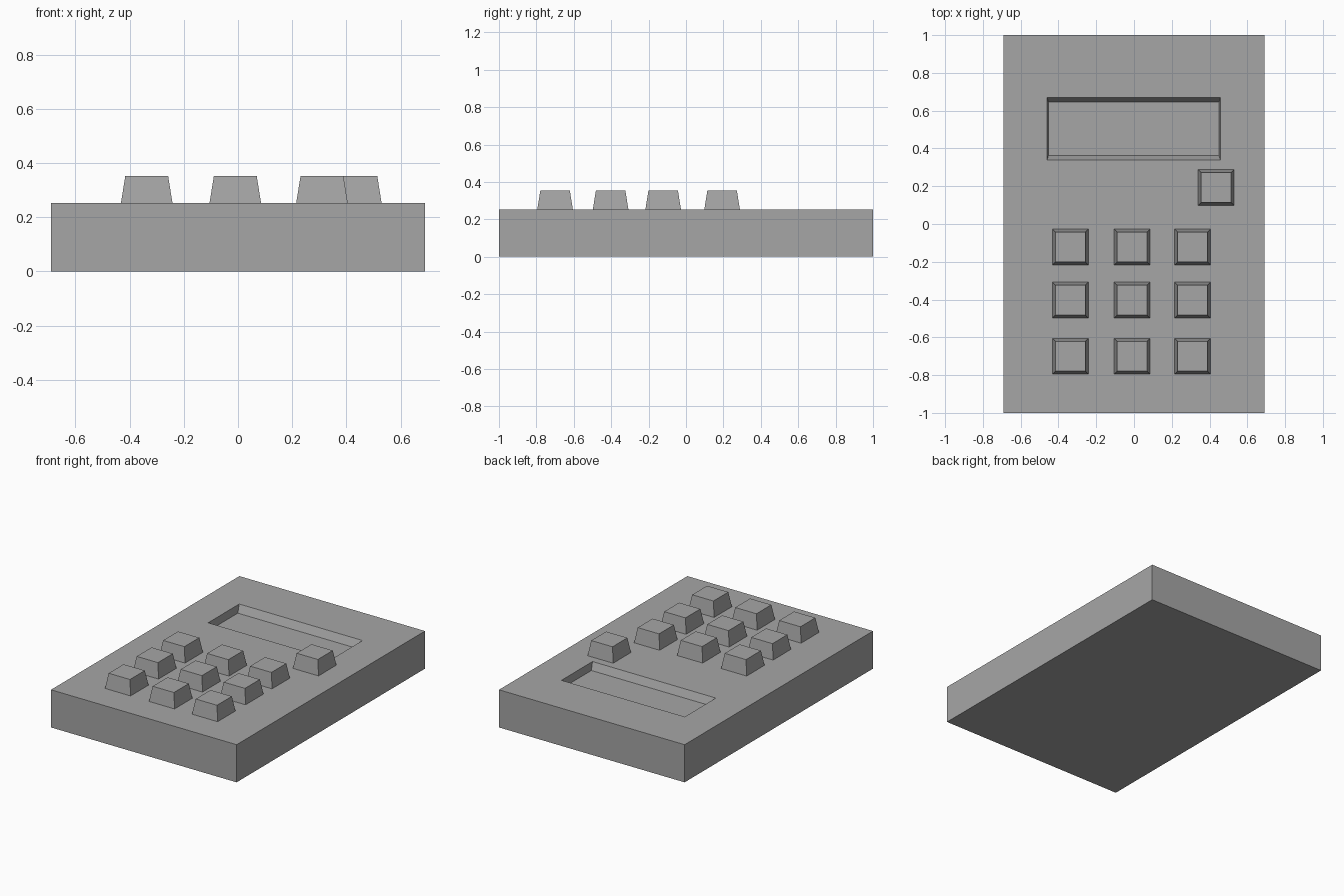
import bpy
import bmesh

if "Cube" in bpy.data.objects:
    bpy.data.objects.remove(bpy.data.objects["Cube"], do_unlink=True)

# Single plain grey
GREY = (0.38, 0.38, 0.38, 1.0)
grey = bpy.data.materials.new("plain_grey")
grey.use_nodes = True
grey.diffuse_color = GREY
grey.node_tree.nodes["Principled BSDF"].inputs["Base Color"].default_value = GREY


def stacked_rectangles(name, rings):
    """Skin rectangles (x0, x1, y0, y1, z) in order and cap both ends."""
    bm = bmesh.new()
    loops = []
    for x0, x1, y0, y1, z in rings:
        corners = ((x0, y0), (x1, y0), (x1, y1), (x0, y1))
        loops.append([bm.verts.new((x, y, z)) for x, y in corners])
    for low, high in zip(loops, loops[1:]):
        for i in range(4):
            j = (i + 1) % 4
            bm.faces.new((low[i], low[j], high[j], high[i]))
    bm.faces.new(loops[0][::-1])
    bm.faces.new(loops[-1])
    bmesh.ops.recalc_face_normals(bm, faces=bm.faces)
    mesh = bpy.data.meshes.new(name)
    bm.to_mesh(mesh)
    bm.free()
    mesh.materials.append(grey)
    obj = bpy.data.objects.new(name, mesh)
    bpy.context.collection.objects.link(obj)
    return obj


TOP = 0.253
KEY_TOP = 0.353
KEY_BASE_HALF = 0.095
KEY_TOP_HALF = 0.079

# Case: outer box, then the rim and floor of the sunken display
stacked_rectangles("case", [
    (-0.69, 0.69, -1, 1, 0),
    (-0.69, 0.69, -1, 1, TOP),
    (-0.46, 0.457, 0.34, 0.67, TOP),
    (-0.453, 0.45, 0.362, 0.645, TOP - 0.05),
])


def key(name, x, y):
    """Tapered square key standing on the case."""
    rings = [(x - h, x + h, y - h, y + h, z)
             for h, z in ((KEY_BASE_HALF, TOP), (KEY_TOP_HALF, KEY_TOP))]
    return stacked_rectangles(name, rings)


# Three by three keypad
for row, y in enumerate((-0.122, -0.403, -0.70)):
    for column, x in enumerate((-0.337, -0.01, 0.31)):
        key(f"key_row{row + 1}_column{column + 1}", x, y)

# Separate key below the display
key("power_key", 0.435, 0.193)
